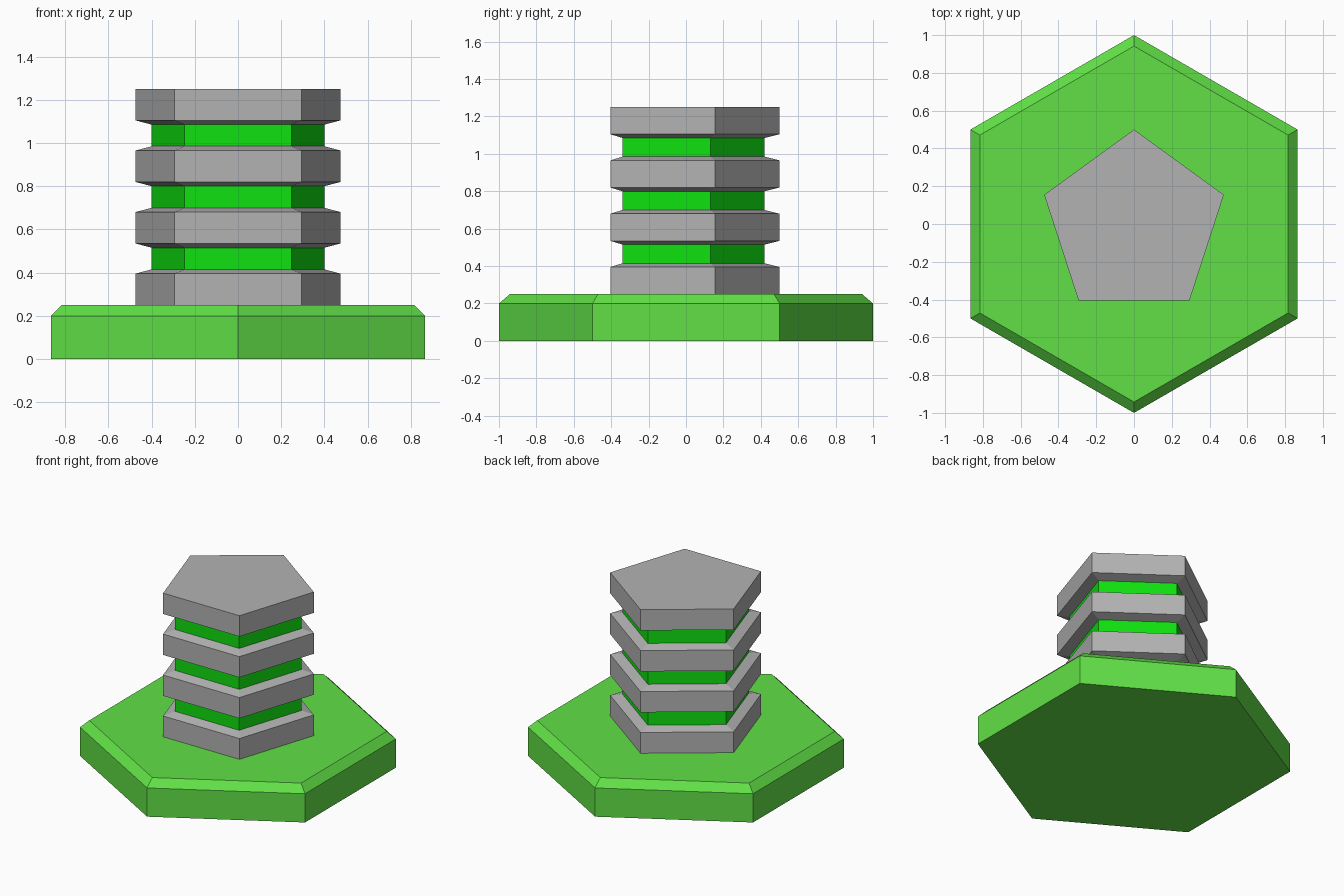
import bpy
import bmesh
from math import cos, sin, tau

cube = bpy.data.objects.get("Cube")
if cube:
    bpy.data.objects.remove(cube, do_unlink=True)


def material(name, rgb):
    mat = bpy.data.materials.new(name)
    mat.use_nodes = True
    color = (*rgb, 1.0)
    mat.diffuse_color = color
    mat.node_tree.nodes["Principled BSDF"].inputs["Base Color"].default_value = color
    return mat


def stacked_prism(name, sides, profile, materials):
    """Loft regular polygons, one corner towards +y, through (radius, height) pairs."""
    bm = bmesh.new()
    loops = []
    for radius, z in profile:
        loops.append([bm.verts.new((-radius * sin(tau * i / sides),
                                    radius * cos(tau * i / sides), z))
                      for i in range(sides)])
    for (low, high), (a, b) in zip(zip(loops, loops[1:]), zip(profile, profile[1:])):
        # Upright walls of the narrow grooves take the second colour
        groove = len(materials) > 1 and a[0] == b[0] == GROOVE_RADIUS
        for i in range(sides):
            j = (i + 1) % sides
            face = bm.faces.new((low[i], low[j], high[j], high[i]))
            face.material_index = int(groove)
    bm.faces.new(loops[0][::-1])
    bm.faces.new(loops[-1])
    bmesh.ops.recalc_face_normals(bm, faces=bm.faces)
    mesh = bpy.data.meshes.new(name)
    bm.to_mesh(mesh)
    bm.free()
    for mat in materials:
        mesh.materials.append(mat)
    obj = bpy.data.objects.new(name, mesh)
    bpy.context.collection.objects.link(obj)
    return obj


leaf_green = material("leaf green", (0.119, 0.748, 0.062))
bright_green = material("bright green", (0.005, 0.75, 0.005))
grey = material("grey", (0.448, 0.448, 0.448))

# Six-sided plinth with a chamfered top edge
BASE_TOP = 0.25
stacked_prism("base", 6, [(1.0, 0), (1.0, 0.2), (0.942, BASE_TOP)], [leaf_green])

# Five-sided column: wide grey bands separated by bright grooves
BAND_RADIUS, GROOVE_RADIUS = 0.5, 0.42
BAND_HEIGHT, PITCH, SLOPE, BANDS = 0.145, 0.285, 0.02, 4
profile = []
for k in range(BANDS):
    bottom = BASE_TOP + k * PITCH
    top = bottom + BAND_HEIGHT
    profile += [(BAND_RADIUS, bottom), (BAND_RADIUS, top)]
    if k < BANDS - 1:
        profile += [(GROOVE_RADIUS, top + SLOPE),
                    (GROOVE_RADIUS, bottom + PITCH - SLOPE)]
stacked_prism("column", 5, profile, [grey, bright_green])
